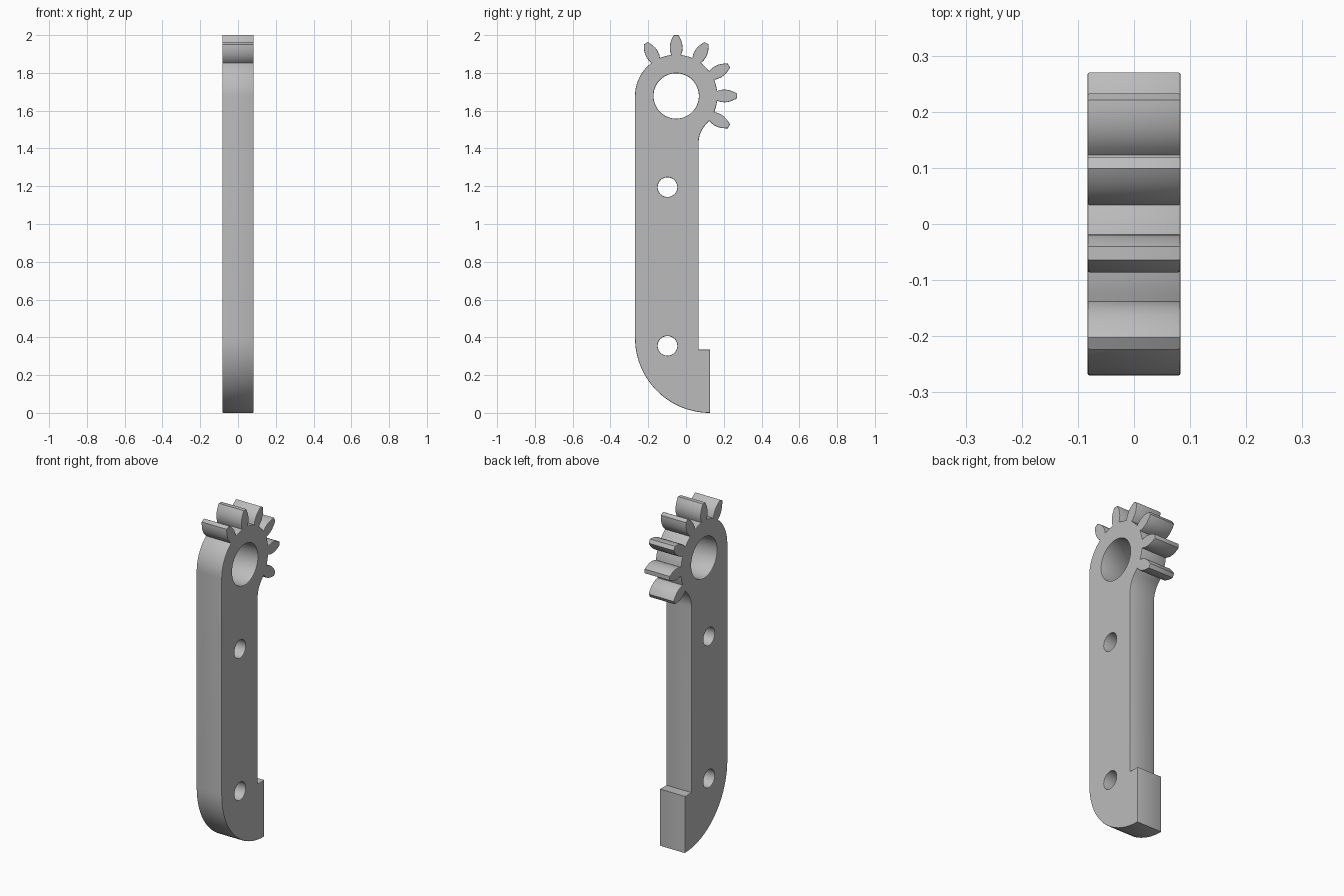
import bpy
from math import radians, degrees, sin, cos, pi, asin
from mathutils import Vector

cube = bpy.data.objects.get("Cube")
if cube:
    bpy.data.objects.remove(cube, do_unlink=True)

HALF_WIDTH = 0.083
EDGE = 0.004
HUB = Vector((-0.052, 1.678))
HUB_R = 0.218
# Half of a gear tooth: distance from hub centre, half thickness
TOOTH = [(0.217, 0.026), (0.235, 0.032), (0.255, 0.034), (0.275, 0.032),
         (0.295, 0.026), (0.312, 0.018), (0.322, 0.012)]


def arc(centre, radius, start, end, step=3):
    n = max(2, round(abs(end - start) / step))
    angles = [radians(start + (end - start) * i / n) for i in range(n + 1)]
    return [Vector((centre[0] + radius * cos(a), centre[1] + radius * sin(a)))
            for a in angles]


def tooth(angle):
    a = radians(angle)
    out, side = Vector((cos(a), sin(a))), Vector((-sin(a), cos(a)))
    right = [HUB + out * r - side * w for r, w in TOOTH]
    left = [HUB + out * r + side * w for r, w in reversed(TOOTH)]
    return right + left


# Rounded heel, square toe and the fillet leading into the hub
outline = arc((0.127, 0.397), 0.397, 180, 270)
outline += [Vector((0.127, 0.335)), Vector((0.067, 0.335))]
outline += arc((0.209, 1.43), 0.142, 180, 136.5)

# Hub rim with teeth on the upper back side
root = degrees(asin(TOOTH[0][1] / HUB_R))
rim = -43.5
for angle in range(-30, 121, 30):
    outline += arc(HUB, HUB_R, rim, angle - root)[1:-1]
    outline += tooth(angle)
    rim = angle + root
outline += arc(HUB, HUB_R, rim, 180)[1:]

# Bearing hole and two pin holes
holes = [arc(HUB, 0.12, 0, 360, 5)[:-1]]
for z in (1.195, 0.355):
    holes.append(arc((-0.098, z), 0.052, 0, 360, 7.5)[:-1])

# Filled profile extruded across the width with slightly eased edges
curve = bpy.data.curves.new("gear_arm", "CURVE")
curve.dimensions = "2D"
curve.fill_mode = "BOTH"
curve.extrude = HALF_WIDTH - EDGE
curve.bevel_depth = EDGE
curve.bevel_resolution = 1
curve.offset = -EDGE
for loop in [outline] + holes:
    spline = curve.splines.new("POLY")
    spline.points.add(len(loop) - 1)
    for point, co in zip(spline.points, loop):
        point.co = (co.x, co.y, 0, 1)
    spline.use_cyclic_u = True

arm = bpy.data.objects.new("gear_arm", curve)
bpy.context.collection.objects.link(arm)
arm.rotation_euler = (pi / 2, 0, pi / 2)

# Plain grey finish
grey = bpy.data.materials.new("plain grey")
grey.use_nodes = True
colour = (0.5, 0.5, 0.5, 1)
grey.diffuse_color = colour
grey.node_tree.nodes["Principled BSDF"].inputs["Base Color"].default_value = colour
curve.materials.append(grey)

bpy.ops.object.select_all(action="DESELECT")
arm.select_set(True)
bpy.context.view_layer.objects.active = arm
bpy.ops.object.convert(target="MESH")
bpy.ops.object.transform_apply(location=False, rotation=True, scale=False)
bpy.ops.object.shade_smooth_by_angle(angle=radians(25))
